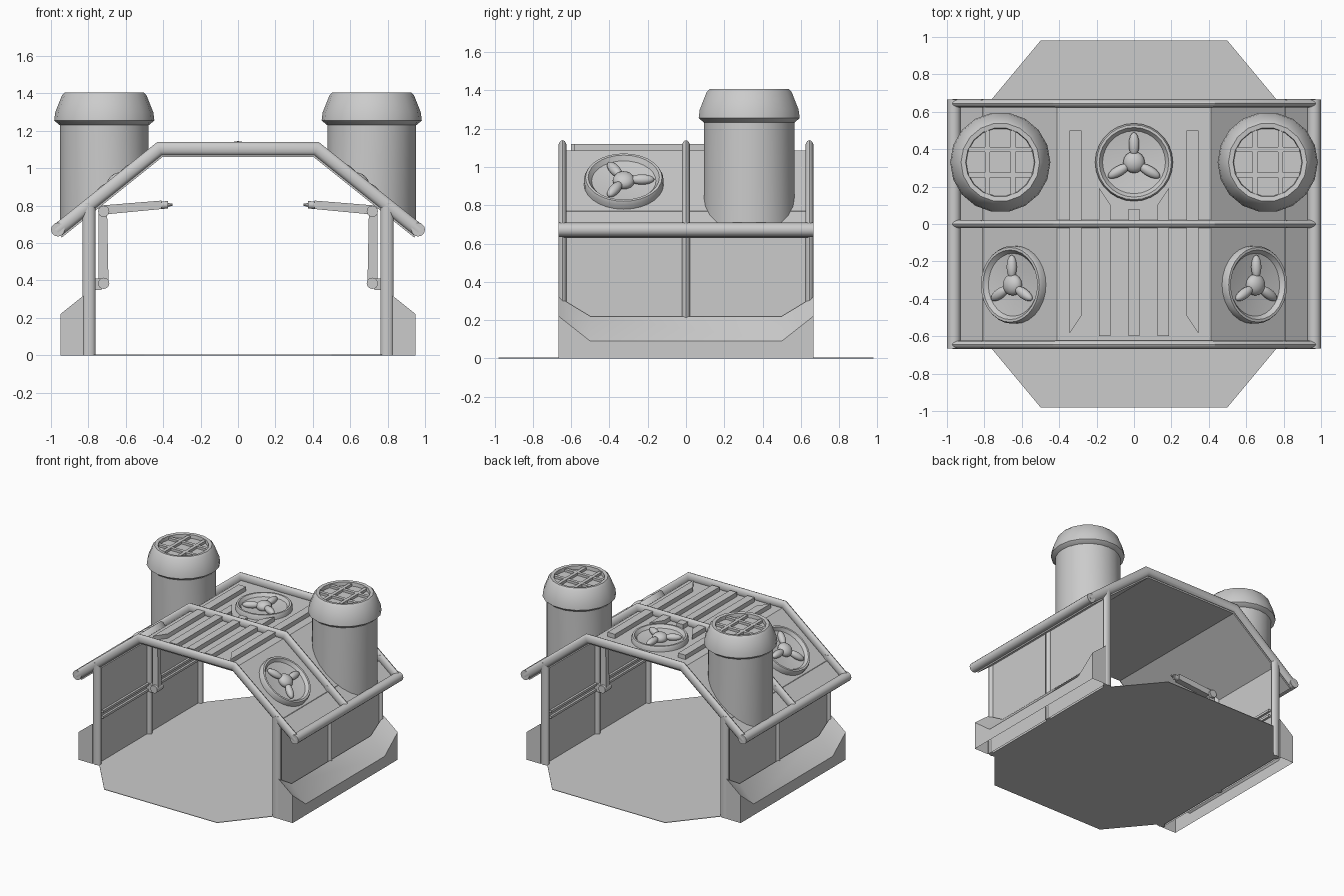
import bpy, bmesh, math
from mathutils import Matrix, Vector

if "Cube" in bpy.data.objects:
    bpy.data.objects.remove(bpy.data.objects["Cube"])

ROOF = [(-.97, .665), (-.42, 1.105), (.42, 1.105), (.97, .665)]
SLOPE = math.atan2(.44, .55)


def finish(name, bm, matrix=None, angle=35):
    bmesh.ops.recalc_face_normals(bm, faces=bm.faces)
    me = bpy.data.meshes.new(name)
    bm.to_mesh(me)
    bm.free()
    if matrix:
        me.transform(matrix)
    ob = bpy.data.objects.new(name, me)
    bpy.context.collection.objects.link(ob)
    bpy.ops.object.select_all(action='DESELECT')
    ob.select_set(True)
    bpy.context.view_layer.objects.active = ob
    bpy.ops.object.shade_smooth_by_angle(angle=math.radians(angle))
    return ob


def loft(name, rings, closed=True, caps=True, matrix=None):
    """Skin consecutive rings of 3D points."""
    bm = bmesh.new()
    vs = [[bm.verts.new(p) for p in ring] for ring in rings]
    n = len(vs[0])
    for a, b in zip(vs, vs[1:]):
        for i in range(n if closed else n - 1):
            j = (i + 1) % n
            bm.faces.new((a[i], a[j], b[j], b[i]))
    if caps:
        bm.faces.new(vs[0])
        bm.faces.new(vs[-1])
    return finish(name, bm, matrix)


def lathe(name, profile, sides, matrix=None, caps=True):
    rings = [[(r * math.cos(2 * math.pi * i / sides), r * math.sin(2 * math.pi * i / sides), z)
              for i in range(sides)] for r, z in profile]
    return loft(name, rings, caps=caps, matrix=matrix)


def box(name, x0, x1, y0, y1, z0, z1):
    return loft(name, [[(x0, y0, z), (x1, y0, z), (x1, y1, z), (x0, y1, z)] for z in (z0, z1)])


def offset(path, d):
    """Mitred offset of a path in the XZ plane."""
    pts = [Vector(p) for p in path]
    out = []
    for i, p in enumerate(pts):
        dirs = []
        if i > 0:
            dirs.append((p - pts[i - 1]).normalized())
        if i < len(pts) - 1:
            dirs.append((pts[i + 1] - p).normalized())
        normals = [Vector((-v.y, v.x)) for v in dirs]
        m = sum(normals, Vector((0, 0))).normalized()
        out.append(p + m * d / m.dot(normals[0]))
    return out


def tube(name, path, y, r=.035, ry=.022, sides=12):
    """Oval pipe following a path in the XZ plane."""
    strips = []
    for k in range(sides):
        t = 2 * math.pi * k / sides
        strips.append([(p.x, y + ry * math.sin(t), p.y) for p in offset(path, r * math.cos(t))])
    return loft(name, list(zip(*strips)))


def rod(name, a, b, r, sides=12, r2=None):
    a, b = Vector(a), Vector(b)
    m = Matrix.Translation(a) @ (b - a).to_track_quat('Z', 'Y').to_matrix().to_4x4()
    return lathe(name, [(r, 0), (r2 or r, (b - a).length)], sides, m)


def ellipsoid(name, scale, matrix):
    bm = bmesh.new()
    bmesh.ops.create_uvsphere(bm, u_segments=16, v_segments=10, radius=1)
    return finish(name, bm, matrix @ Matrix.Diagonal((*scale, 1)), 60)


def fan(name, matrix):
    lathe(name + "_bowl", [(.208, -.04), (.208, .004), (.2, .02), (.186, .02), (.168, -.004),
                           (.06, -.018), (.01, -.018)], 28, matrix)
    ellipsoid(name + "_hub", (.058, .058, .04), matrix)
    for a in (90, 210, 330):
        m = matrix @ Matrix.Rotation(math.radians(a), 4, 'Z') @ Matrix.Translation((.095, 0, .006))
        ellipsoid(name + "_blade", (.065, .028, .026), m)


# Octagonal floor plate
loft("floor", [[(-.8, -.62, z), (-.5, -.98, z), (.5, -.98, z), (.8, -.62, z),
                (.8, .62, z), (.5, .98, z), (-.5, .98, z), (-.8, .62, z)] for z in (0, .004)])

# Roof sheet and its three arched pipes
outline = offset(ROOF, -.02) + offset(ROOF, -.045)[::-1]
loft("roof_sheet", [[(p.x, y, p.y) for p in outline] for y in (-.64, .64)])
for y in (-.645, 0, .645):
    tube("roof_pipe", ROOF, y)

# Roof fans
fan("top_fan", Matrix.Translation((0, .33, 1.105)))
for s in (-1, 1):
    fan("side_fan", Matrix.Translation((s * .65, -.325, .93)) @ Matrix.Rotation(s * SLOPE, 4, 'Y'))


def slat(s, xi, xo, front_i, front_o, back_i, back_o):
    pts = [(xi, front_i), (xo, front_o), (xo, back_o), (xi, back_i)]
    loft("roof_slat", [[(s * x, y, z) for x, y in pts] for z in (1.07, 1.12)])


# Roof slats
slat(1, -.03, .03, -.6, -.6, .08, .08)
for s in (-1, 1):
    slat(s, .125, .188, -.6, -.6, .1, .195)
    slat(s, .28, .345, -.49, -.585, .5, .5)

for s in (-1, 1):
    # Side wall, posts and eave pipe
    box("side_wall", s * .79, s * .81, -.645, .645, 0, .77)
    for y in (-.645, .645):
        tube("corner_post", [(s * .797, 0), (s * .797, .815)], y)
    tube("middle_post", [(s * .797, 0), (s * .797, .815)], 0)
    rod("eave_pipe", (s * .963, -.665, .672), (s * .963, .665, .672), .037)

    # Skirt outside the wall, open underneath
    ys = (-.665, -.5, .5, .665)
    inner, outer = (.32, .22, .22, .32), (.22, .09, .09, .22)
    skirt = [[(s * .825, y, 0), (s * .825, y, a), (s * .95, y, b), (s * .95, y, 0)]
             for y, a, b in zip(ys, inner, outer)]
    loft("skirt", skirt, closed=False)

    # Rails on the inside wall
    for z in (.36, .405):
        box("wall_rail", s * .773, s * .795, -.6, .6, z - .009, z + .009)

    # Jointed arm
    box("arm_bracket", s * .73, s * .795, -.03, .03, .35, .41)
    lower = [(.745, .37), (.692, .37), (.7, .78), (.745, .78)]
    fore = [(.745, .75), (.745, .80), (.41, .827), (.41, .782)]
    for name, pts, w in (("arm_lower", lower, .02), ("arm_fore", fore, .025)):
        loft(name, [[(s * x, y, z) for x, z in pts] for y in (-w, w)])
    for z in (.385, .77):
        rod("arm_joint", (s * .718, -.04, z), (s * .718, .04, z), .03, 16)
    rod("arm_wrist", (s * .415, 0, .803), (s * .375, 0, .804), .02)
    rod("arm_tip", (s * .38, 0, .804), (s * .35, 0, .805), .012, 8, .005)

    # Chimney: its foot follows the roof slope
    cx, cy, r, n = s * .715, .33, .237, 24
    circle = [(cx + r * math.cos(2 * math.pi * i / n), cy + r * math.sin(2 * math.pi * i / n))
              for i in range(n)]
    loft("chimney", [[(x, y, 1.105 - (abs(x) - .42) * .8 - .04) for x, y in circle],
                     [(x, y, 1.25) for x, y in circle]], caps=False)
    at = Matrix.Translation((cx, cy, 0))
    lathe("chimney_cap", [(.23, 1.23), (.24, 1.232), (.268, 1.255), (.262, 1.30), (.226, 1.39),
                          (.21, 1.406), (.185, 1.403), (.182, 1.375)], 18, at)
    # Grille bars
    for d in (-.068, .068):
        h = math.sqrt(.184 ** 2 - d * d)
        box("grille_bar", cx + d - .013, cx + d + .013, cy - h, cy + h, 1.37, 1.395)
        box("grille_bar", cx - h, cx + h, cy + d - .013, cy + d + .013, 1.37, 1.394)
